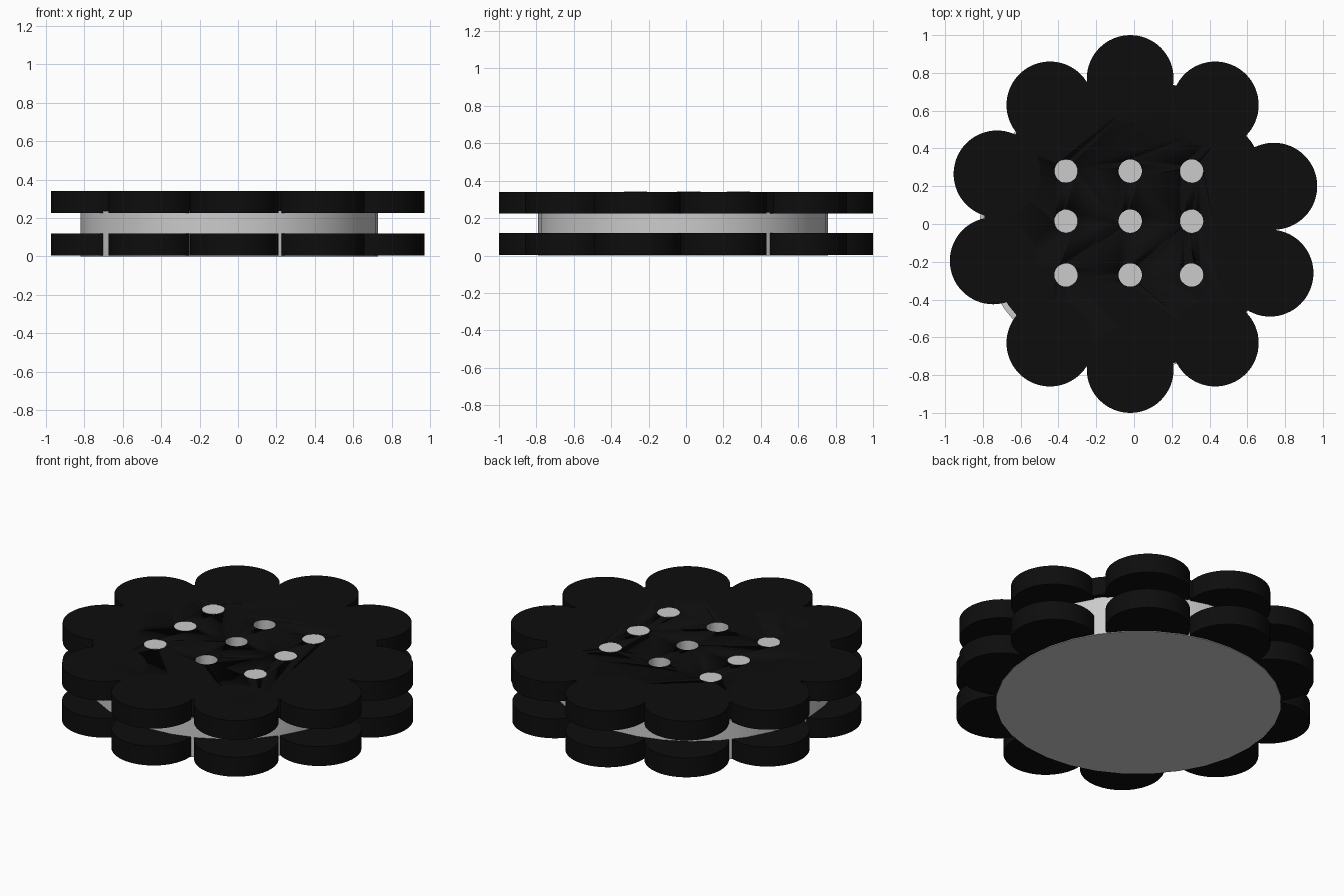
import bpy, math

if "Cube" in bpy.data.objects:
    bpy.data.objects.remove(bpy.data.objects["Cube"])

black = bpy.data.materials.new("black")
black.diffuse_color = (0.004, 0.004, 0.004, 1)
black.use_nodes = True
black.node_tree.nodes["Principled BSDF"].inputs["Base Color"].default_value = black.diffuse_color


def disc(name, x, y, r, z0, z1, sides=64, mat=None, caps='NGON'):
    bpy.ops.mesh.primitive_cylinder_add(vertices=sides, radius=r, depth=z1 - z0,
                                        location=(x, y, (z0 + z1) / 2), end_fill_type=caps)
    o = bpy.context.object
    o.name = name
    if mat:
        o.data.materials.append(mat)
    bpy.ops.object.shade_smooth_by_angle(angle=math.radians(30))
    return o


# grey core
disc("core", -0.045, -0.015, 0.775, 0, 0.235, 32)

# two layers of petals
petals = [(-0.02, 0.77), (0.43, 0.63), (0.74, 0.20), (0.72, -0.26), (0.43, -0.63),
          (-0.02, -0.77), (-0.445, -0.63), (-0.745, -0.195), (-0.725, 0.265), (-0.445, 0.63)]
for x, y in petals:
    disc("lower_petal", x, y, 0.23, 0.004, 0.12, mat=black)
    disc("upper_petal", x, y, 0.23, 0.225, 0.34, mat=black)

# black cover plate with nine holes
cover = disc("cover_plate", -0.02, 0, 0.775, 0.23, 0.34, 32, black)
for x in (-0.36, -0.02, 0.305):
    for y in (0.28, 0.015, -0.27):
        cutter = disc("hole_cutter", x, y, 0.062, 0.1, 0.5, 32)
        cutter.hide_render = True
        cutter.hide_viewport = True
        m = cover.modifiers.new("hole", 'BOOLEAN')
        m.operation = 'DIFFERENCE'
        m.solver = 'EXACT'
        m.object = cutter
        # outer columns are filled flush, the middle column is open
        if x == -0.02:
            disc("hole_lining", x, y, 0.061, 0.23, 0.34, 32, caps='NOTHING')
        else:
            disc("button", x, y, 0.062, 0.23, 0.341, 32)
